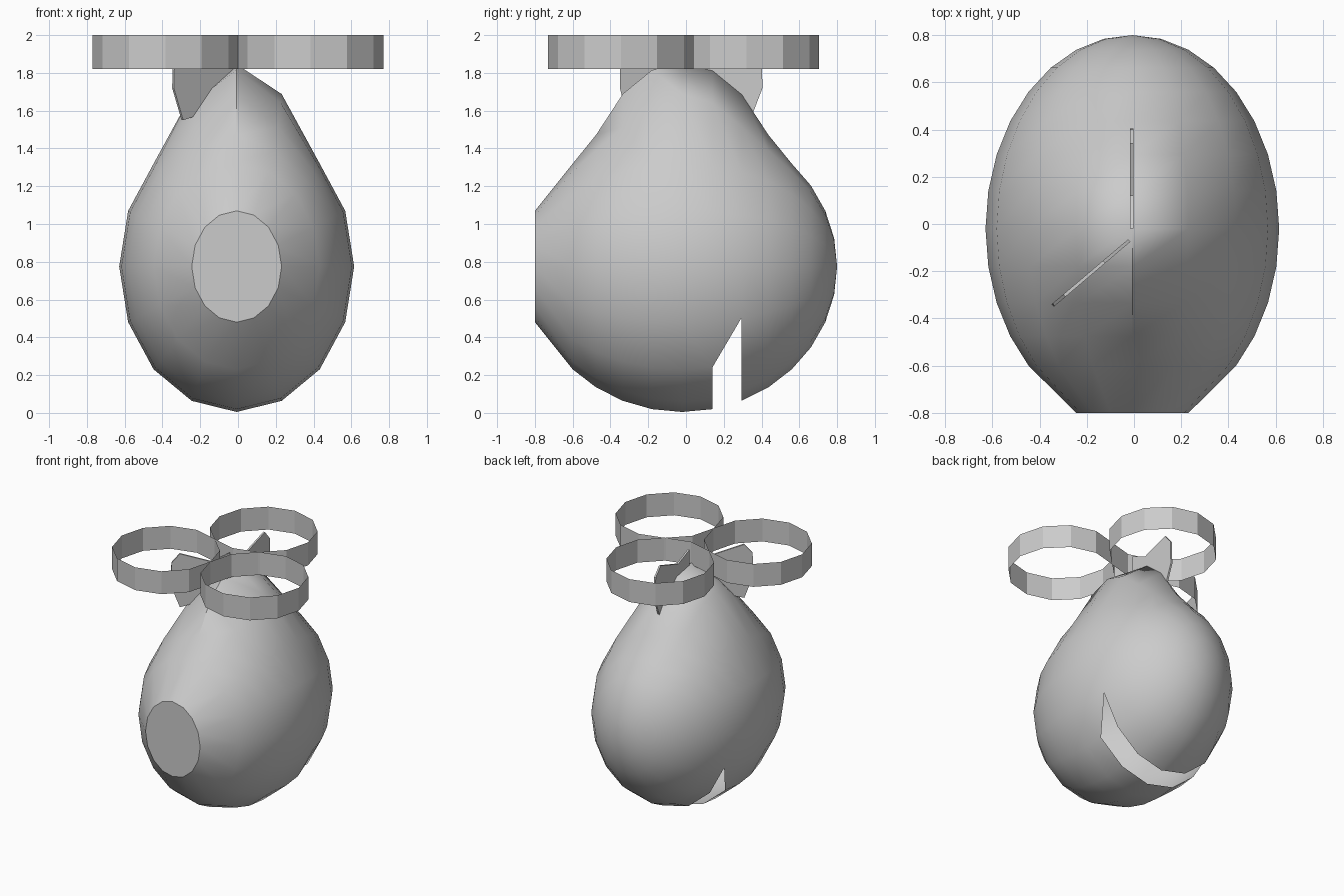
import bpy, bmesh, math
from mathutils import Vector

if "Cube" in bpy.data.objects:
    bpy.data.objects.remove(bpy.data.objects["Cube"], do_unlink=True)

# Single grey material
GREY = (0.6, 0.6, 0.6, 1)
mat = bpy.data.materials.new("plain grey")
mat.use_nodes = True
mat.diffuse_color = GREY
mat.node_tree.nodes["Principled BSDF"].inputs["Base Color"].default_value = GREY


def finish(name, bm, smooth=False):
    bmesh.ops.recalc_face_normals(bm, faces=bm.faces[:])
    for f in bm.faces:
        f.smooth = smooth
    mesh = bpy.data.meshes.new(name)
    bm.to_mesh(mesh)
    bm.free()
    mesh.materials.append(mat)
    obj = bpy.data.objects.new(name, mesh)
    bpy.context.collection.objects.link(obj)
    return obj


# Egg body: rings along y, with the top drawn up into a neck
CX, CY, CZ = -0.007, -0.02, 0.775
RX, RY, RZ = 0.622, 0.82, 0.77
SEG = 16
LIFT = [(0, 0.3), (0.16, 0.285), (0.32, 0.2), (0.45, 0.06), (0.58, 0)]


def lift(x, y):
    r = math.hypot(1.33 * (x - CX), y - CY)
    for (r0, h0), (r1, h1) in zip(LIFT, LIFT[1:]):
        if r <= r1:
            return h0 + (h1 - h0) * (r - r0) / (r1 - r0)
    return 0


def body_ring(bm, k):
    t = k * math.pi / SEG
    y = -0.8 if k == 14 else CY + RY * math.cos(t)
    ring = []
    for j in range(SEG):
        a = 2 * math.pi * j / SEG
        x = CX + RX * math.sin(t) * math.sin(a)
        z = CZ - RZ * math.sin(t) * math.cos(a)
        if z > CZ:
            z += lift(x, y)
        ring.append(bm.verts.new((x, y, z)))
    return ring


bm = bmesh.new()
steps = [k for k in range(1, 13)] + [14]
rings = [body_ring(bm, k / 1) for k in steps]
tail = bm.verts.new((CX, CY + RY, CZ))
for j in range(SEG):
    bm.faces.new((tail, rings[0][j], rings[0][(j + 1) % SEG]))
for i in range(len(rings) - 1):
    for j in range(SEG):
        n = (j + 1) % SEG
        a, b, c, d = rings[i][j], rings[i][n], rings[i + 1][n], rings[i + 1][j]
        # Open slit under the belly, tapering to a point on each side
        if steps[i] == 6 and j in (0, 1, 14, 15):
            continue
        if steps[i] == 6 and j == 2:
            bm.faces.new((b, c, d))
        elif steps[i] == 6 and j == 13:
            bm.faces.new((a, c, d))
        else:
            bm.faces.new((a, b, c, d))
# Flat front end with a sharp rim
cap = bm.faces.new(rings[-1])
for e in cap.edges:
    e.smooth = False
# Crease down the front of the neck
for e in bm.edges:
    if all(abs(v.co.x - CX) < 0.01 and v.co.z > 1.4 and v.co.y < 0.01 for v in e.verts):
        e.smooth = False
finish("egg_body", bm, smooth=True)

# Three open bands touching each other above the neck
BAND_R, BAND_LOW, BAND_HIGH = 0.385, 1.82, 2.0
for name, x, y in (("left_ring", 0.385, -0.345),
                   ("right_ring", -0.385, -0.345),
                   ("back_ring", 0, 0.32)):
    bm = bmesh.new()
    bmesh.ops.create_circle(bm, segments=12, radius=BAND_R)
    made = bmesh.ops.extrude_edge_only(bm, edges=bm.edges[:])
    top = [g for g in made["geom"] if isinstance(g, bmesh.types.BMVert)]
    bmesh.ops.translate(bm, verts=top, vec=(0, 0, BAND_HIGH - BAND_LOW))
    bmesh.ops.translate(bm, verts=bm.verts[:], vec=(x, y, BAND_LOW))
    finish(name, bm)

# Two thin jagged leaves standing on the neck (distance outwards, height)
LEAF = [(0, 1.76), (0, 1.96), (0.14, 1.9), (0.36, 1.97), (0.42, 1.9),
        (0.425, 1.72), (0.36, 1.55), (0.28, 1.57), (0.18, 1.68)]
THICK = 0.014
for name, start, end in (("back_leaf", (-0.01, -0.02), (-0.01, 0.41)),
                         ("right_leaf", (-0.02, -0.07), (-0.35, -0.35))):
    s = Vector((*start, 0))
    out = (Vector((*end, 0)) - s).normalized()
    side = Vector((-out.y, out.x, 0))
    bm = bmesh.new()
    base = bm.faces.new([bm.verts.new(s + out * r + Vector((0, 0, z)) - side * THICK / 2)
                         for r, z in LEAF])
    made = bmesh.ops.extrude_face_region(bm, geom=[base], use_keep_orig=True)
    moved = [g for g in made["geom"] if isinstance(g, bmesh.types.BMVert)]
    bmesh.ops.translate(bm, verts=moved, vec=side * THICK)
    finish(name, bm)
